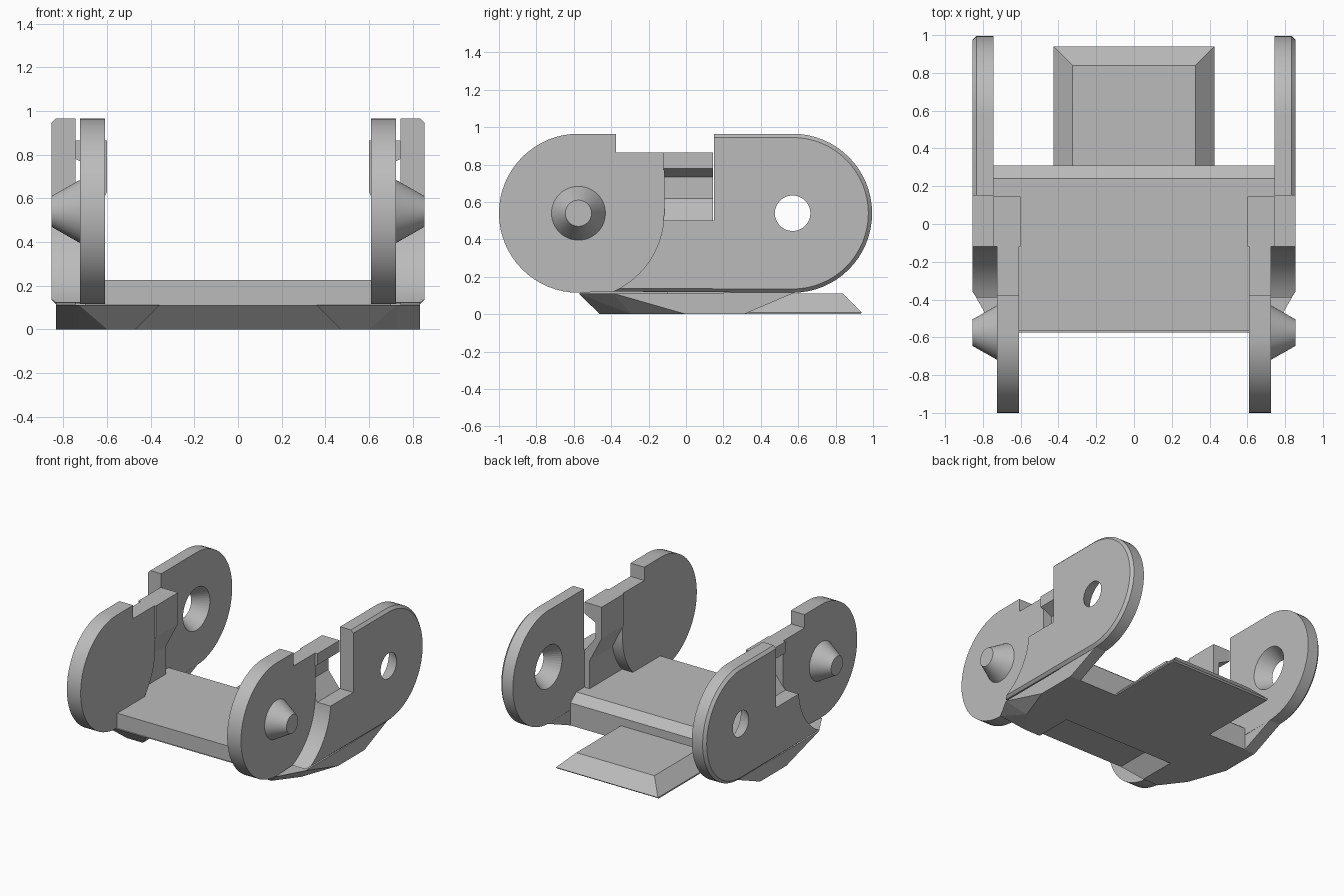
import bpy, bmesh
from math import sin, cos, radians
from mathutils import Vector, Matrix

cube = bpy.data.objects.get("Cube")
if cube:
    bpy.data.objects.remove(cube)

grey = bpy.data.materials.new("plain grey")
grey.use_nodes = True
grey.diffuse_color = (0.5, 0.5, 0.5, 1)
grey.node_tree.nodes["Principled BSDF"].inputs["Base Color"].default_value = (0.5, 0.5, 0.5, 1)

FRONT, BACK, MID, R = -0.575, 0.57, 0.54, 0.425   # pivot positions and end radius


def finish(bm, name):
    bmesh.ops.recalc_face_normals(bm, faces=bm.faces[:])
    mesh = bpy.data.meshes.new(name)
    bm.to_mesh(mesh)
    bm.free()
    mesh.materials.append(grey)
    ob = bpy.data.objects.new(name, mesh)
    bpy.context.collection.objects.link(ob)
    return ob


def prism_mesh(points, a, b, axis="x"):
    """Extrude a yz outline along x, or an xz outline along y."""
    bm = bmesh.new()
    place = (lambda p: (a, p[0], p[1])) if axis == "x" else (lambda p: (p[0], a, p[1]))
    face = bm.faces.new([bm.verts.new(place(p)) for p in points])
    grown = bmesh.ops.extrude_face_region(bm, geom=[face])["geom"]
    shift = Vector((b - a, 0, 0)) if axis == "x" else Vector((0, b - a, 0))
    bmesh.ops.translate(bm, vec=shift, verts=[g for g in grown if isinstance(g, bmesh.types.BMVert)])
    return bm


def prism(name, points, a, b, axis="x"):
    return finish(prism_mesh(points, a, b, axis), name)


def hull(name, points):
    bm = bmesh.new()
    for p in points:
        bm.verts.new(p)
    bmesh.ops.convex_hull(bm, input=bm.verts[:])
    return finish(bm, name)


def both_sides(points):
    return [(s * x, y, z) for x, y, z in points for s in (1, -1)]


def arc(cy, r, start, end, n):
    steps = [radians(start + (end - start) * i / n) for i in range(n + 1)]
    return [(cy + r * cos(t), MID + r * sin(t)) for t in steps]


def cone(name, x0, x1, r0, r1, y):
    bm = bmesh.new()
    bmesh.ops.create_cone(bm, cap_ends=True, segments=48, radius1=r0, radius2=r1, depth=x1 - x0,
                          matrix=Matrix.Translation(((x0 + x1) / 2, y, MID)) @ Matrix.Rotation(radians(90), 4, "Y"))
    return finish(bm, name)


def cut(ob, cutter):
    mod = ob.modifiers.new("cut", "BOOLEAN")
    mod.operation, mod.solver, mod.object = "DIFFERENCE", "EXACT", cutter
    cutter.hide_render = True
    cutter.hide_set(True)


# Inner side plate: round front end, stepped top
inner = prism("inner_side_plate",
              arc(FRONT, R, 90, 270, 32) + arc(FRONT, 0.46, -65, 0, 12)
              + [(-0.115, 0.865), (-0.375, 0.865), (-0.375, MID + R)], 0.61, 0.725)

# Outer side plate: concave front edge, round back end, chamfered outer rim
hollow_edge = arc(FRONT, 0.457, -5, -66, 14)
bm = prism_mesh(hollow_edge + arc(BACK, R, -90, 90, 32) + [(0.15, MID + R), (0.15, 0.5)], 0.745, 0.855)
rim = [e for e in bm.edges if all(v.co.x > 0.85 for v in e.verts)
       and (all(v.co.y > 0.56 for v in e.verts) or all(v.co.z < 0.13 for v in e.verts)
            or all(v.co.z > 0.96 for v in e.verts))]
bmesh.ops.bevel(bm, geom=rim, offset=0.02, segments=1, affect="EDGES")
outer = finish(bm, "outer_side_plate")
socket_cutter = cone("socket_cutter", 0.735, 0.865, 0.166, 0.089, BACK)
cut(outer, socket_cutter)

# Web joining the two plates, and the hooked catch above it
web = prism("plate_web", hollow_edge + [(0.145, 0.115), (0.145, 0.5)], 0.70, 0.746)
catch = prism("catch", [(0.6, 0.865), (0.745, 0.865), (0.745, 0.78), (0.65, 0.735), (0.65, 0.62),
                        (0.745, 0.5), (0.745, 0.35), (0.6, 0.63)], -0.12, 0.145, "y")

# Conical pivot peg
peg = cone("pivot_peg", 0.72, 0.855, 0.147, 0.07, FRONT)

# Tail of the base under each outer plate
tail = hull("base_tail", [(x, y, z) for x in (0.745, 0.835)
                          for y, z in ((0.2, 0), (0.31, 0), (0.58, 0.115), (0.2, 0.115))])

# Floor panel with sloped back edge
floor = prism("floor_panel", [(-0.565, 0.11), (-0.565, 0.225), (0.24, 0.225), (0.31, 0.17), (0.31, 0.11)],
              -0.7, 0.7)
floor_end = prism("floor_panel_end", [(-0.1, 0.11), (-0.1, 0.225), (0.24, 0.225), (0.31, 0.17), (0.31, 0.11)],
                  0.7, 0.746)

# Tapered base with a recess at the front for the next tongue
base = hull("base", both_sides([(0.73, -0.575, 0.112), (0.835, -0.39, 0.112), (0.835, 0.31, 0.112),
                                (0.6, -0.46, 0), (0.73, -0.29, 0), (0.835, 0, 0), (0.835, 0.31, 0)]))
recess_cutter = hull("recess_cutter", both_sides([(0.36, -0.7, 0.111), (0.36, -0.28, 0.111),
                                                  (0.48, -0.7, -0.01), (0.48, -0.16, -0.01)]))
cut(base, recess_cutter)

# Back tongue with sloped sides and end
tongue = hull("back_tongue", both_sides([(0.325, 0.2, 0.11), (0.325, 0.84, 0.11), (0.425, 0.2, 0.01),
                                         (0.425, 0.94, 0.01), (0.425, 0.2, 0), (0.425, 0.93, 0)]))

for ob in (inner, outer, web, catch, peg, tail, floor_end):
    mirror = ob.modifiers.new("other side", "MIRROR")
    mirror.use_axis = (True, False, False)
    mirror.use_mirror_merge = False

# Smooth the rounded edges, keep the corners sharp
bpy.ops.object.select_all(action="DESELECT")
for ob in (inner, outer, web, peg):
    ob.select_set(True)
bpy.context.view_layer.objects.active = inner
bpy.ops.object.shade_smooth_by_angle(angle=radians(25))
